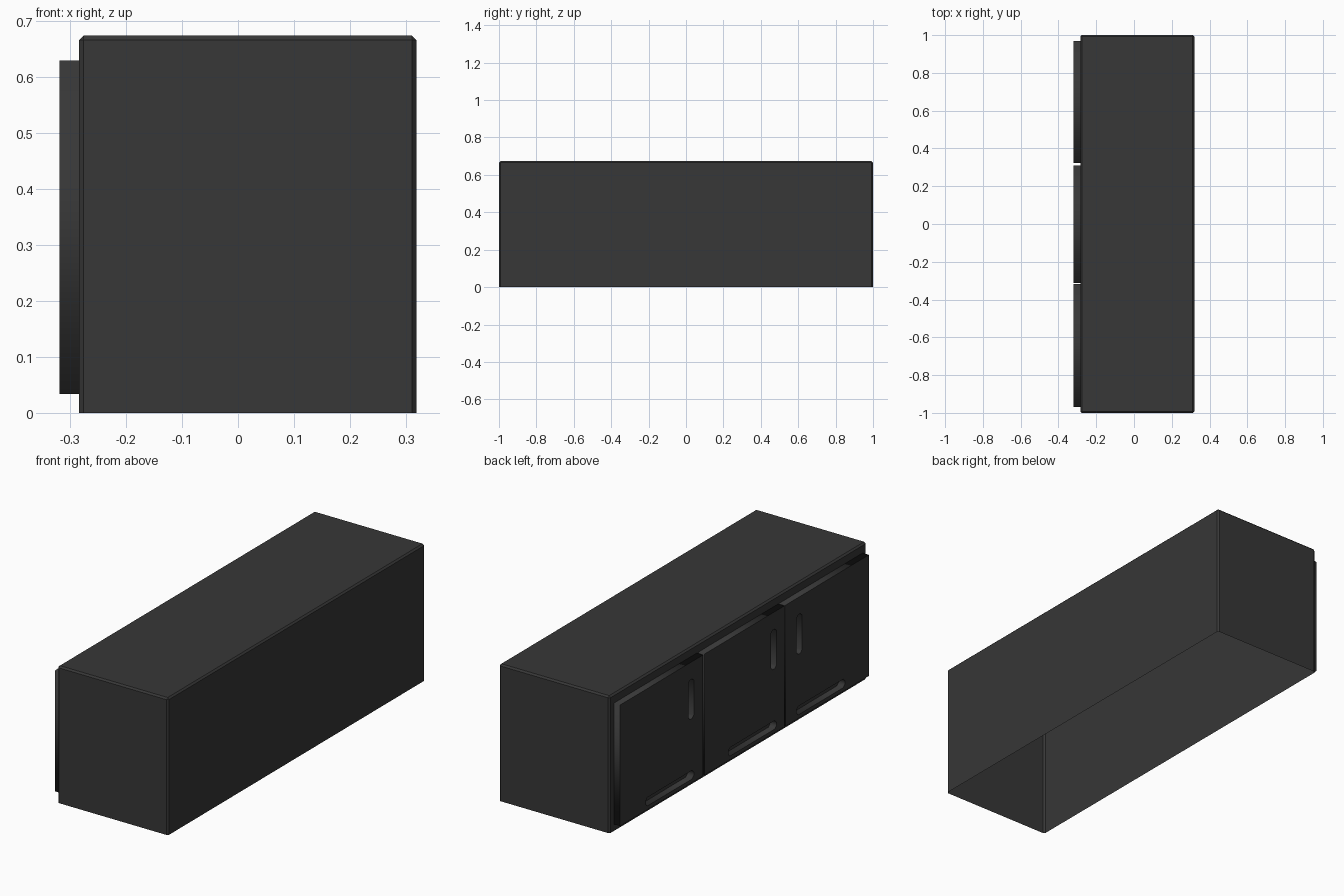
import bpy, bmesh, math
from mathutils import Vector

if "Cube" in bpy.data.objects:
    bpy.data.objects.remove(bpy.data.objects["Cube"])

mat = bpy.data.materials.new("charcoal")
mat.diffuse_color = (0.038, 0.038, 0.038, 1)
mat.use_nodes = True
mat.node_tree.nodes["Principled BSDF"].inputs["Base Color"].default_value = mat.diffuse_color

# cabinet shell: open underneath, small chamfer on every closed edge
X0, X1, H = -0.284, 0.319, 0.674
bm = bmesh.new()
bmesh.ops.create_cube(bm, size=1)
for v in bm.verts:
    v.co = Vector(((X0 + X1) / 2 + v.co.x * (X1 - X0), v.co.y * 2, (v.co.z + 0.5) * H))
bmesh.ops.delete(bm, geom=[f for f in bm.faces if f.normal.z < -0.5], context='FACES')
bmesh.ops.bevel(bm, geom=[e for e in bm.edges if not e.is_boundary],
                offset=0.008, segments=1, affect='EDGES')
# keep the open rim exactly on the ground
for v in bm.verts:
    if v.co.z < 0.05:
        v.co.z = 0
me = bpy.data.meshes.new("cabinet_shell")
bm.to_mesh(me)
bm.free()
me.materials.append(mat)
bpy.context.collection.objects.link(bpy.data.objects.new("cabinet_shell", me))


def outline(a0, a1, b0, b1, c=0.0):
    """Rectangle in (y, z), corners clipped by c."""
    if c == 0:
        return [(a0, b0), (a1, b0), (a1, b1), (a0, b1)]
    return [(a0 + c, b0), (a1 - c, b0), (a1, b0 + c), (a1, b1 - c),
            (a1 - c, b1), (a0 + c, b1), (a0, b1 - c), (a0, b0 + c)]


def door(name, y0, y1, slots):
    """Slab with slots cut through to the shell behind."""
    cu = bpy.data.curves.new(name, 'CURVE')
    cu.dimensions, cu.fill_mode = '2D', 'BOTH'
    front, back = -0.319, X0 - 0.0005
    cu.extrude = (back - front) / 2
    for pts in [outline(y0, y1, 0.034, 0.63)] + slots:
        sp = cu.splines.new('POLY')
        sp.points.add(len(pts) - 1)
        for p, (a, b) in zip(sp.points, pts):
            p.co = (a, b, 0, 1)
        sp.use_cyclic_u = True
    ob = bpy.data.objects.new(name, cu)
    ob.location.x = (front + back) / 2
    ob.rotation_euler = (math.pi / 2, 0, math.pi / 2)
    cu.materials.append(mat)
    bpy.context.collection.objects.link(ob)
    bpy.ops.object.select_all(action='DESELECT')
    ob.select_set(True)
    bpy.context.view_layer.objects.active = ob
    bpy.ops.object.convert(target='MESH')


# doors: (y range), horizontal slot range, start of vertical slot
for name, y0, y1, s0, s1, v0 in (("door_back", 0.322, 0.968, 0.395, 0.768, 0.395),
                                 ("door_middle", -0.312, 0.31, -0.248, 0.125, -0.248),
                                 ("door_front", -0.968, -0.318, -0.78, -0.405, -0.447)):
    door(name, y0, y1, [outline(s0, s1, 0.052, 0.094, 0.012),
                        outline(v0, v0 + 0.042, 0.35, 0.545, 0.012)])
